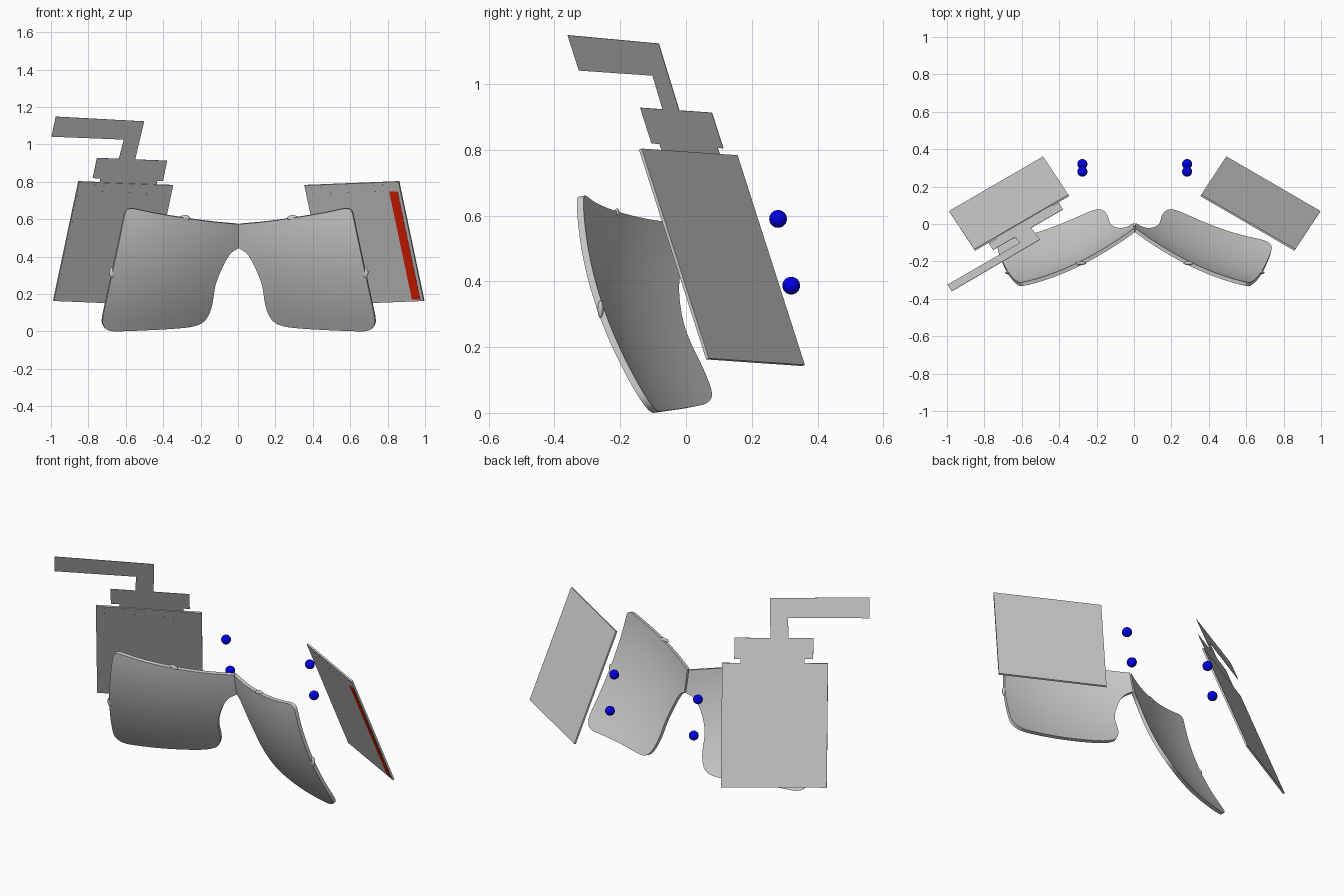
import bpy, bmesh
from mathutils import Vector

old = bpy.data.objects.get("Cube")
if old:
    bpy.data.objects.remove(old)


def material(name, rgb):
    m = bpy.data.materials.new(name)
    m.use_nodes = True
    m.diffuse_color = (*rgb, 1)
    m.node_tree.nodes["Principled BSDF"].inputs["Base Color"].default_value = (*rgb, 1)
    return m


GREY = material("neutral grey", (0.6, 0.6, 0.6))
DARK = material("dark grey", (0.15, 0.15, 0.15))
RED = material("signal red", (0.8, 0.015, 0.0))
BLUE = material("deep blue", (0.0, 0.0, 0.8))

MIRROR_X = 0.004  # the cable makes the symmetry plane sit slightly off centre


def finish(bm, name, mat):
    mesh = bpy.data.meshes.new(name)
    bm.to_mesh(mesh)
    bm.free()
    mesh.materials.append(mat)
    ob = bpy.data.objects.new(name, mesh)
    ob.location.x = MIRROR_X
    bpy.context.collection.objects.link(ob)
    return ob


# Tilted display plane: origin at the inner top corner, ACROSS runs outward, UP runs up
ORIGIN = Vector((0.353, 0.153, 0.782))
ACROSS = Vector((0.5, -0.29, 0.02)).normalized()
UP = Vector((-0.135, -0.205, 0.64)).normalized()
FRONT = ACROSS.cross(UP).normalized()
WIDTH, HEIGHT = 0.582, 0.683


def panel(name, side, outlines, near, far, mat):
    """Extrude flat outlines lying in the display plane; side mirrors in x."""
    bm = bmesh.new()
    for outline in outlines:
        rings = []
        for depth in (near, far):
            ring = []
            for a, b in outline:
                p = ORIGIN + ACROSS * a + UP * b + FRONT * depth
                ring.append(bm.verts.new((p.x * side, p.y, p.z)))
            rings.append(ring)
        bm.faces.new(rings[0])
        bm.faces.new(rings[1][::-1])
        n = len(outline)
        for i in range(n):
            j = (i + 1) % n
            bm.faces.new((rings[0][j], rings[0][i], rings[1][i], rings[1][j]))
    bmesh.ops.recalc_face_normals(bm, faces=bm.faces)
    return finish(bm, name, mat)


def rect(a0, a1, b0, b1):
    return [(a0, b0), (a1, b0), (a1, b1), (a0, b1)]


def dot(a, b, r=0.002):
    return rect(a - r, a + r, b - r, b + r)


# Display panels with rows of tiny contact dots
for side, label in ((1, "left"), (-1, "right")):
    panel(label + "_display", side, [rect(0, WIDTH, -HEIGHT, 0)], 0.005, -0.005, GREY)
    dots = [dot(0.04 + 0.055 * i, b) for i in range(10) for b in (-0.015, -0.05)]
    if side < 0:
        dots += [dot(WIDTH - 0.012, -0.08 - 0.05 * i) for i in range(11)]
    panel(label + "_contact_dots", side, dots, 0.0055, 0.004, DARK)
panel("red_contact_dot", -1, [dot(0.155, -0.06, 0.003)], 0.006, 0.004, RED)

# Red strip beside the outer edge of the left display
panel("red_strip", 1, [rect(0.513, 0.564, -0.672, -0.054)], 0.0065, 0.004, RED)

# Flat ribbon cable: neck, wide connector, stem and sideways arm
cable = [(0.1, -0.01), (0.1, 0.022), (0.066, 0.022), (0.066, 0.138),
         (0.264, 0.138), (0.258, 0.356), (0.806, 0.363), (0.806, 0.248),
         (0.359, 0.248), (0.364, 0.138), (0.5, 0.138), (0.5, 0.022),
         (0.452, 0.022), (0.452, -0.01)]
panel("ribbon_cable", -1, [cable], 0.001, -0.001, GREY)


# Curved visor lens, bowed sideways and sweeping back toward the bottom
def lens_depth(x, z):
    drop = 0.655 - z
    sweep = 0.47 + 0.09 * (1 - x / 0.7)
    return -0.052 - 0.725 * x + 0.43 * x ** 2 + 0.06 * drop + sweep * drop ** 2


def smooth_path(pts, steps=4):
    """Catmull-Rom curve through an open list of points."""
    pts = [Vector(p) for p in pts]
    ext = [pts[0] * 2 - pts[1]] + pts + [pts[-1] * 2 - pts[-2]]
    out = []
    for p0, p1, p2, p3 in zip(ext, ext[1:], ext[2:], ext[3:]):
        for k in range(steps):
            t = k / steps
            out.append(0.5 * (2 * p1 + (p2 - p0) * t
                              + (2 * p0 - 5 * p1 + 4 * p2 - p3) * t ** 2
                              + (3 * p1 - p0 - 3 * p2 + p3) * t ** 3))
    return out + [pts[-1]]


half_outline = [(0, 0.573), (0.14, 0.586), (0.3, 0.608), (0.45, 0.633), (0.54, 0.652),
                (0.575, 0.657), (0.598, 0.648), (0.61, 0.62), (0.635, 0.5), (0.675, 0.315),
                (0.713, 0.14), (0.726, 0.075), (0.726, 0.04), (0.708, 0.012), (0.673, 0.001),
                (0.62, 0.001), (0.45, 0.008), (0.3, 0.018), (0.23, 0.03), (0.185, 0.053),
                (0.157, 0.095), (0.14, 0.15), (0.124, 0.247), (0.086, 0.344),
                (0.045, 0.414), (0, 0.446)]
bm = bmesh.new()
bm.faces.new([bm.verts.new((p.x, 0, p.y)) for p in smooth_path(half_outline)])
for axis, count in ((Vector((1, 0, 0)), 18), (Vector((0, 0, 1)), 16)):
    for i in range(1, count):
        geom = bm.verts[:] + bm.edges[:] + bm.faces[:]
        bmesh.ops.bisect_plane(bm, geom=geom, plane_co=axis * (0.0413 * i),
                               plane_no=axis, dist=1e-5)
for v in bm.verts:
    v.co.y = lens_depth(v.co.x, v.co.z)
# The rim is drawn straight back in one direction
back = bmesh.ops.extrude_face_region(bm, geom=bm.faces[:], use_keep_orig=True)["geom"]
bmesh.ops.translate(bm, vec=(0.005, 0.02, 0.004),
                    verts=[g for g in back if isinstance(g, bmesh.types.BMVert)])
bmesh.ops.recalc_face_normals(bm, faces=bm.faces)
visor = finish(bm, "visor_lens", GREY)
visor.modifiers.new("Mirror", "MIRROR")
bpy.ops.object.select_all(action="DESELECT")
visor.select_set(True)
bpy.context.view_layer.objects.active = visor
bpy.ops.object.modifier_apply(modifier="Mirror")
bpy.ops.object.shade_smooth_by_angle(angle=0.6)


def ball(name, centre, scale, mat):
    bm = bmesh.new()
    bmesh.ops.create_uvsphere(bm, u_segments=24, v_segments=12, radius=1)
    for v in bm.verts:
        v.co = Vector(a * s for a, s in zip(v.co, scale)) + Vector(centre)
    for f in bm.faces:
        f.smooth = True
    return finish(bm, name, mat)


for side, label in ((1, "left"), (-1, "right")):
    # Small rim lugs on the top and outer edges of the lens
    for part, x, z, size in (("top", 0.288, 0.607, (0.028, 0.009, 0.015)),
                             ("outer", 0.678, 0.315, (0.015, 0.009, 0.027))):
        ball(f"{label}_{part}_lug", (x * side, lens_depth(x, z) + 0.011, z), size, GREY)
    # Eye position markers
    for part, y, z in (("upper", 0.28, 0.59), ("lower", 0.32, 0.387)):
        ball(f"{label}_{part}_marker", (0.28 * side, y, z), (0.027,) * 3, BLUE)
